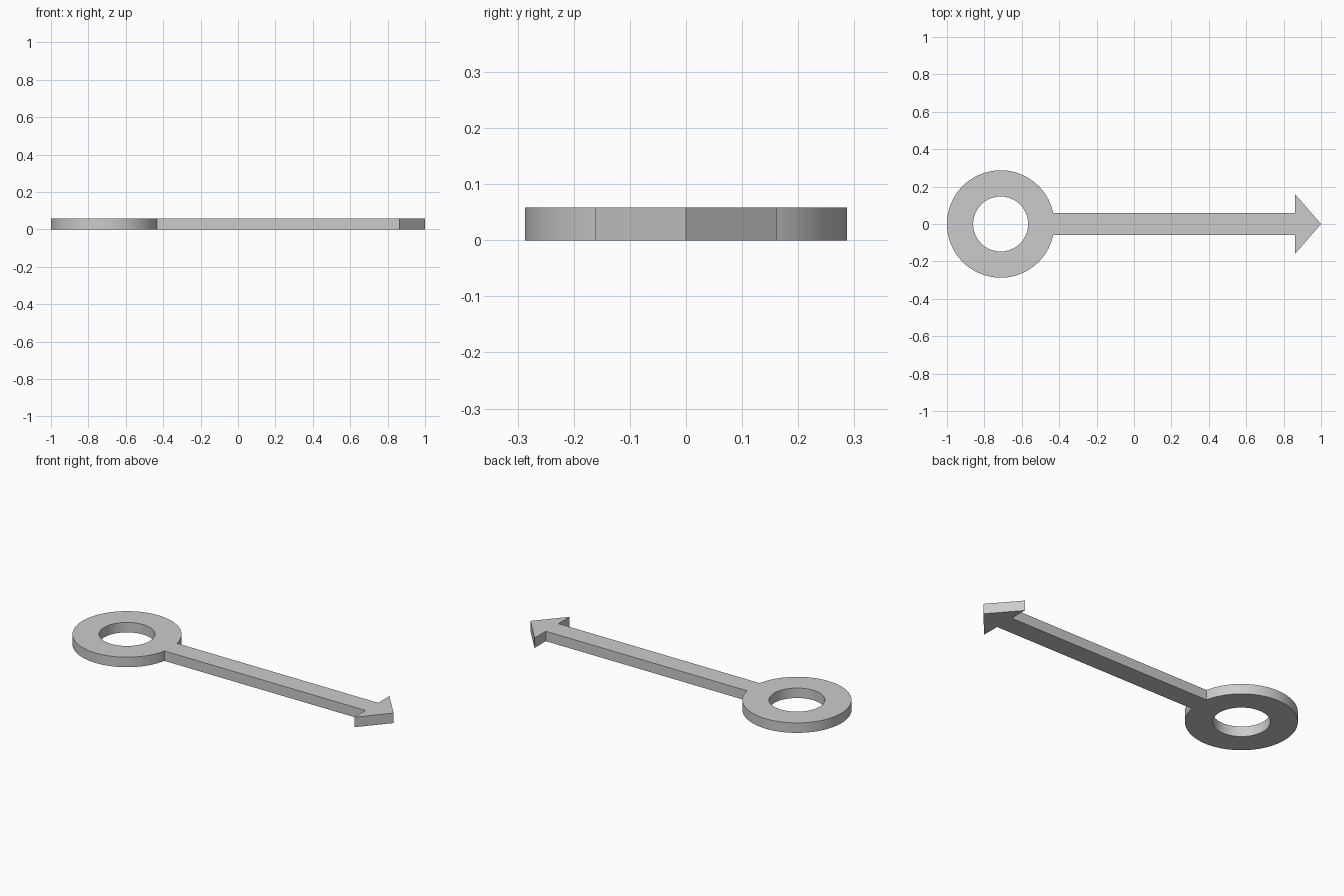
import bpy, bmesh, math

cube = bpy.data.objects.get("Cube")
if cube:
    bpy.data.objects.remove(cube, do_unlink=True)

THICK = 0.058
CENTER_X = -0.713
OUTER_R, INNER_R = 0.287, 0.147
SHAFT_HALF = 0.058
NECK_X, BARB_HALF = 0.86, 0.161

grey = bpy.data.materials.new("plain grey")
grey.use_nodes = True
color = (0.6, 0.6, 0.6, 1)
grey.diffuse_color = color
grey.node_tree.nodes["Principled BSDF"].inputs["Base Color"].default_value = color

bm = bmesh.new()


def on_circle(radius, angle):
    return bm.verts.new((CENTER_X + radius * math.cos(angle), radius * math.sin(angle), 0))


def arc(radius, start, end, steps):
    return [on_circle(radius, start + (end - start) * i / steps) for i in range(steps + 1)]


# Ring, left open where the shaft joins
join = math.asin(SHAFT_HALF / OUTER_R)
outer = arc(OUTER_R, join, 2 * math.pi - join, 90)
inner = arc(INNER_R, join, 2 * math.pi - join, 90)
for i in range(90):
    bm.faces.new((inner[i], outer[i], outer[i + 1], inner[i + 1]))

# Bridge between the hole and the shaft
hole_edge = arc(INNER_R, -join, join, 6)[1:-1]
loose = [v for v in bm.verts if v.is_wire or not v.link_faces]
bridge = [inner[-1], outer[-1], outer[0], inner[0]] + hole_edge[::-1]
bm.faces.new(bridge)
for v in loose:
    if not v.link_faces:
        bm.verts.remove(v)

# Shaft
neck_low = bm.verts.new((NECK_X, -SHAFT_HALF, 0))
neck_high = bm.verts.new((NECK_X, SHAFT_HALF, 0))
bm.faces.new((outer[-1], neck_low, neck_high, outer[0]))

# Arrow head
barb_low = bm.verts.new((NECK_X, -BARB_HALF, 0))
barb_high = bm.verts.new((NECK_X, BARB_HALF, 0))
tip = bm.verts.new((1, 0, 0))
bm.faces.new((neck_low, barb_low, tip, barb_high, neck_high))

# Thicken the outline into a solid plate
result = bmesh.ops.extrude_face_region(bm, geom=bm.faces[:], use_keep_orig=True)
top = [g for g in result["geom"] if isinstance(g, bmesh.types.BMVert)]
bmesh.ops.translate(bm, verts=top, vec=(0, 0, THICK))
bmesh.ops.recalc_face_normals(bm, faces=bm.faces[:])

mesh = bpy.data.meshes.new("ring_arrow")
bm.to_mesh(mesh)
bm.free()
mesh.materials.append(grey)
arrow = bpy.data.objects.new("ring_arrow", mesh)
bpy.context.collection.objects.link(arrow)

bpy.context.view_layer.objects.active = arrow
arrow.select_set(True)
bpy.ops.object.shade_smooth_by_angle(angle=math.radians(30))
